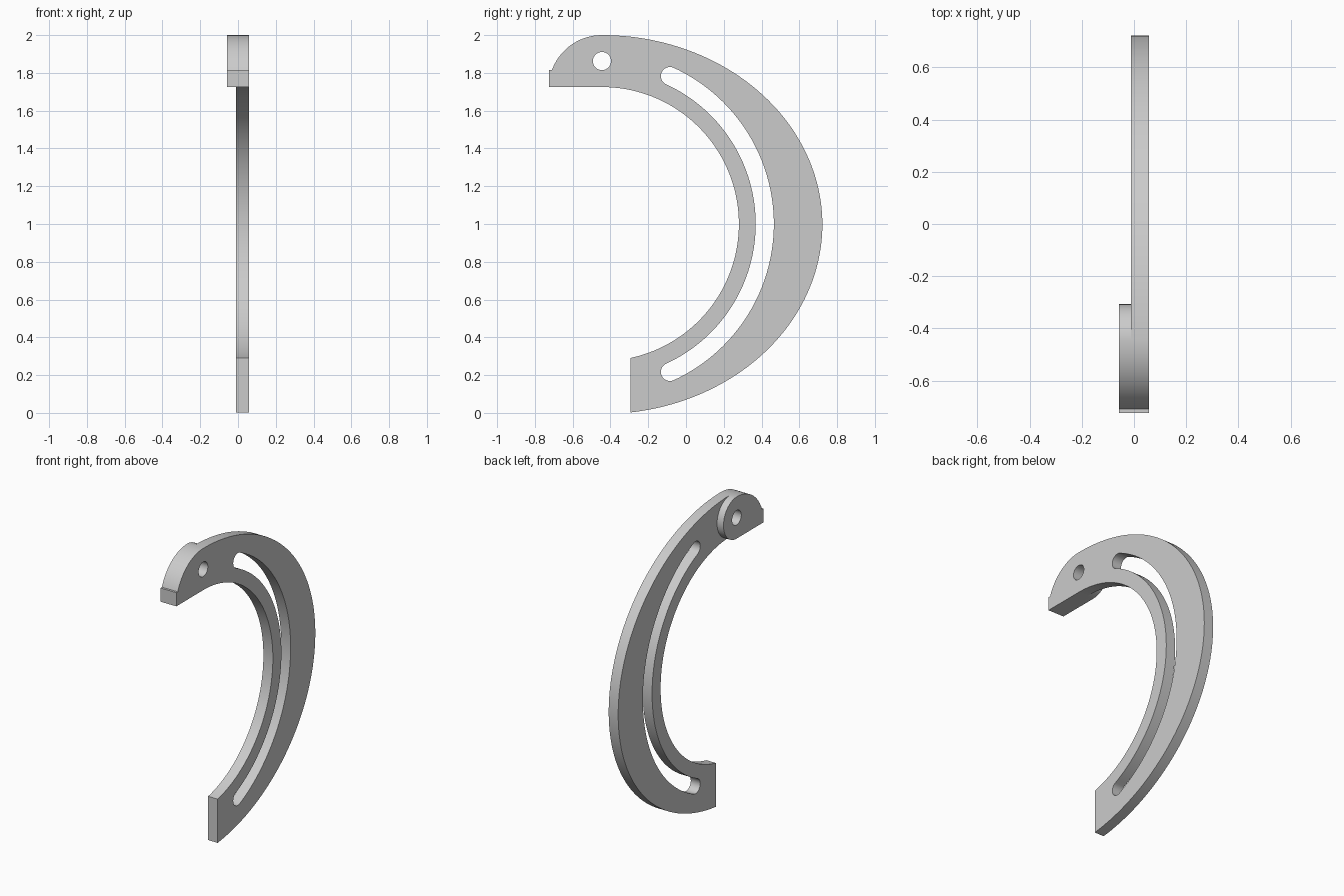
import bpy, bmesh
from math import sin, cos, radians, degrees, atan2, acos

if "Cube" in bpy.data.objects:
    bpy.data.objects.remove(bpy.data.objects["Cube"], do_unlink=True)

grey = bpy.data.materials.new("light grey")
grey.use_nodes = True
colour = (0.6, 0.6, 0.6, 1)
grey.diffuse_color = colour
grey.node_tree.nodes["Principled BSDF"].inputs["Base Color"].default_value = colour

HALF = 0.058           # half of the full thickness
PLATE_X = -0.011       # inner side of the thin arm
PIVOT_Y = -0.445       # shared centre line of the arcs
HOLE_Z, BOSS_R = 1.8625, 0.1375
END_Y = -0.295         # cut end of the arm


def arc(cy, cz, ry, rz, start, end, steps):
    """Points on an elliptical arc in the side plane, angles in degrees."""
    return [(cy + ry * cos(radians(start + (end - start) * i / steps)),
             cz + rz * sin(radians(start + (end - start) * i / steps)))
            for i in range(steps + 1)]


def prism(name, outline, x0, x1):
    """Extrude a side-view outline across the thickness."""
    bm = bmesh.new()
    face = bm.faces.new([bm.verts.new((x0, y, z)) for y, z in outline])
    new = bmesh.ops.extrude_face_region(bm, geom=[face])["geom"]
    bmesh.ops.translate(bm, vec=(x1 - x0, 0, 0),
                        verts=[v for v in new if isinstance(v, bmesh.types.BMVert)])
    bmesh.ops.recalc_face_normals(bm, faces=bm.faces[:])
    mesh = bpy.data.meshes.new(name)
    bm.to_mesh(mesh)
    bm.free()
    mesh.materials.append(grey)
    obj = bpy.data.objects.new(name, mesh)
    bpy.context.collection.objects.link(obj)
    return obj


def combine(target, other, operation):
    """Apply a boolean and discard the helper."""
    mod = target.modifiers.new(operation, "BOOLEAN")
    mod.operation, mod.solver, mod.object = operation, "EXACT", other
    bpy.context.view_layer.objects.active = target
    bpy.ops.object.modifier_apply(modifier=mod.name)
    bpy.data.objects.remove(other, do_unlink=True)


# Rounded nose with the small square lip, from the lip round to the top
nose_start = degrees(atan2(0.097, -0.265))
nose = [(-0.725, 1.725), (-0.725, 1.815)] + arc(PIVOT_Y, 1.718, 0.282, 0.282, nose_start, 90, 24)

# Crescent arm: elliptical outside, circular inside, cut square at the lower end
outer_end = -degrees(acos((END_Y - PIVOT_Y) / 1.167))
inner_end = -degrees(acos((END_Y - PIVOT_Y) / 0.725))
outside = arc(PIVOT_Y, 0.997, 1.167, 1.003, 90, outer_end, 96)
inside = arc(PIVOT_Y, 1, 0.725, 0.725, inner_end, 90, 80)
arm = prism("slotted_arm", nose + outside[1:] + inside, PLATE_X, HALF)

# Thick pivot boss on one side of the nose
boss = prism("pivot_boss", nose + arc(PIVOT_Y, HOLE_Z, BOSS_R, BOSS_R, 90, -90, 40)[1:],
             -HALF, PLATE_X)
combine(arm, boss, "UNION")

# Pivot hole
hole = prism("hole_cutter", arc(PIVOT_Y, HOLE_Z, 0.048, 0.048, 0, 360, 40)[:-1], -0.2, 0.2)
combine(arm, hole, "DIFFERENCE")

# Curved slot with round ends
SLOT_R, SLOT_W, SPAN = 0.862, 0.048, 65.3
ends = [(PIVOT_Y + SLOT_R * cos(radians(a)), 1 + SLOT_R * sin(radians(a))) for a in (SPAN, -SPAN)]
r_out, r_in = SLOT_R + SLOT_W, SLOT_R - SLOT_W
slot = (arc(PIVOT_Y, 1, r_out, r_out, -SPAN, SPAN, 72)
        + arc(*ends[0], SLOT_W, SLOT_W, SPAN, SPAN + 180, 16)[1:-1]
        + arc(PIVOT_Y, 1, r_in, r_in, SPAN, -SPAN, 72)
        + arc(*ends[1], SLOT_W, SLOT_W, 180 - SPAN, 360 - SPAN, 16)[1:-1])
combine(arm, prism("slot_cutter", slot, -0.2, 0.2), "DIFFERENCE")

# Smooth curved walls, sharp rims
bpy.ops.object.select_all(action="DESELECT")
arm.select_set(True)
bpy.context.view_layer.objects.active = arm
bpy.ops.object.shade_smooth_by_angle(angle=radians(30))
